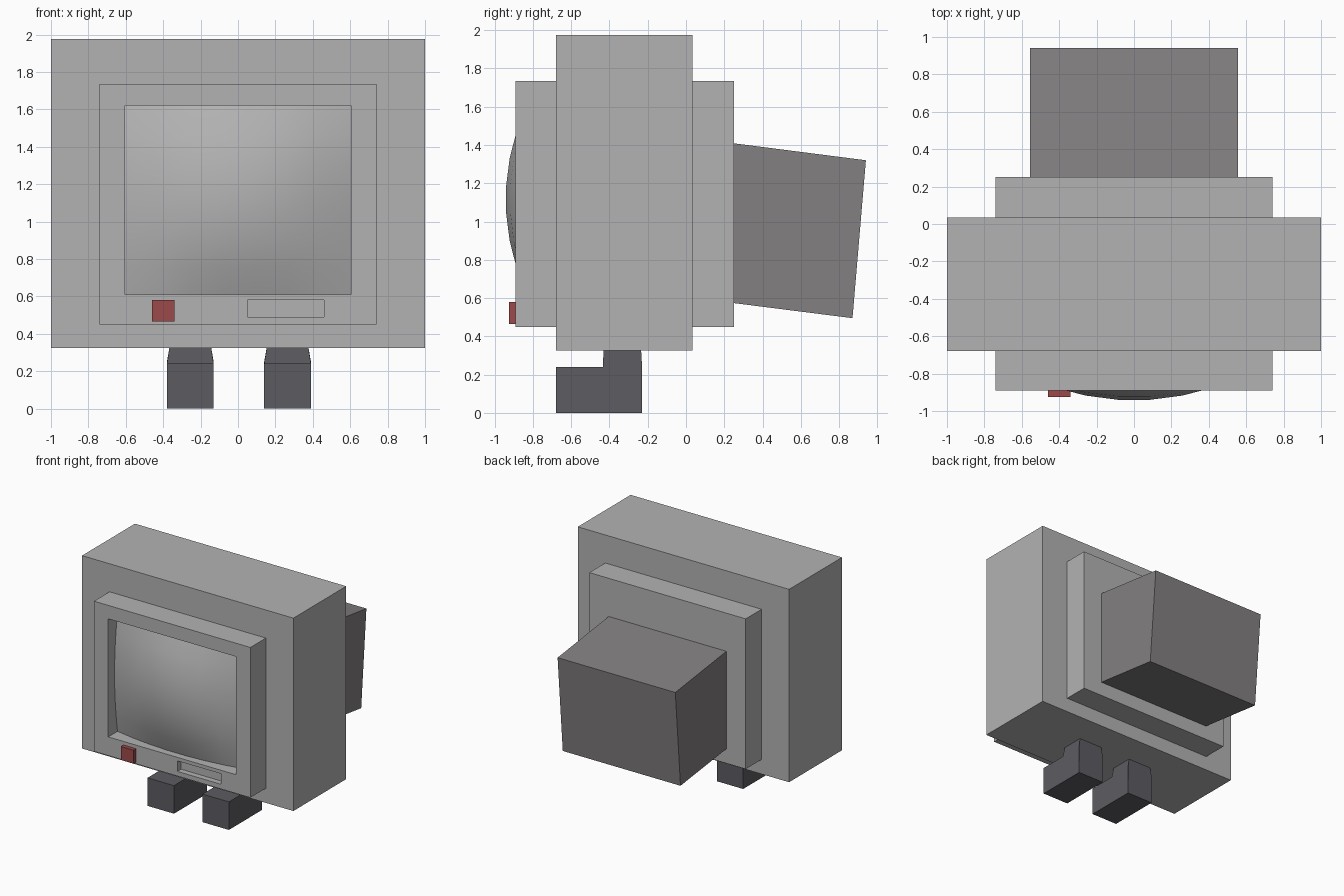
import bpy
import bmesh

if "Cube" in bpy.data.objects:
    bpy.data.objects.remove(bpy.data.objects["Cube"], do_unlink=True)


def material(name, rgb):
    mat = bpy.data.materials.new(name)
    mat.use_nodes = True
    mat.diffuse_color = (*rgb, 1)
    mat.node_tree.nodes["Principled BSDF"].inputs["Base Color"].default_value = (*rgb, 1)
    return mat


casing = material("light grey casing", (0.45, 0.45, 0.45))
tube_grey = material("warm dark grey", (0.225, 0.215, 0.218))
leg_grey = material("charcoal", (0.108, 0.105, 0.12))
red = material("muted red", (0.33, 0.068, 0.068))


def add_object(name, bm, mat):
    bmesh.ops.recalc_face_normals(bm, faces=bm.faces)
    mesh = bpy.data.meshes.new(name)
    bm.to_mesh(mesh)
    bm.free()
    obj = bpy.data.objects.new(name, mesh)
    bpy.context.collection.objects.link(obj)
    mesh.materials.append(mat)
    return obj


def box(name, xs, ys, zs, mat):
    """Box from its minimum and maximum on each axis."""
    bm = bmesh.new()
    bmesh.ops.create_cube(bm, size=1)
    for v in bm.verts:
        v.co = [lo + (c + 0.5) * (hi - lo) for c, (lo, hi) in zip(v.co, (xs, ys, zs))]
    return add_object(name, bm, mat)


def prism(name, profile, x0, x1, mat, pinch_above=9, pinch=1):
    """Side profile of (y, z) points extruded along x, optionally narrowed at the top."""
    bm = bmesh.new()
    face = bm.faces.new([bm.verts.new((x0, y, z)) for y, z in profile])
    side = bmesh.ops.extrude_face_region(bm, geom=[face])["geom"]
    bmesh.ops.translate(bm, verts=[g for g in side if isinstance(g, bmesh.types.BMVert)],
                        vec=(x1 - x0, 0, 0))
    mid = (x0 + x1) / 2
    for v in bm.verts:
        if v.co.z > pinch_above:
            v.co.x = mid + (v.co.x - mid) * pinch
    return add_object(name, bm, mat)


def cut(target, cutter):
    mod = target.modifiers.new("cut_" + cutter.name, "BOOLEAN")
    mod.operation = "DIFFERENCE"
    mod.solver = "EXACT"
    mod.object = cutter
    cutter.hide_render = True
    cutter.hide_viewport = True
    cutter.display_type = "WIRE"


# Cabinet with a raised front bezel and a matching back panel
box("cabinet", (-1, 1), (-0.68, 0.035), (0.325, 1.975), casing)
box("back_panel", (-0.74, 0.74), (0, 0.25), (0.45, 1.735), casing)
bezel = box("front_bezel", (-0.74, 0.74), (-0.89, -0.67), (0.45, 1.735), casing)
cut(bezel, box("screen_opening_cutter", (-0.605, 0.605), (-1, -0.7), (0.61, 1.62), casing))
cut(bezel, box("slot_cutter", (0.05, 0.46), (-1, -0.84), (0.49, 0.58), casing))

# Bulging screen
bm = bmesh.new()
bmesh.ops.create_grid(bm, x_segments=7, y_segments=7, size=1)
for v in bm.verts:
    u, w = v.co.x, v.co.y
    drop = 0.14 * u * u + 0.115 * w * w - 0.075 * u * u * w * w
    v.co = (0.605 * u, -0.945 + drop, 1.115 + 0.505 * w)
for f in bm.faces:
    f.smooth = True
screen = add_object("screen", bm, casing)
if screen.data.polygons[0].normal.y > 0:
    screen.data.flip_normals()

# Red button
box("power_button", (-0.46, -0.34), (-0.925, -0.88), (0.465, 0.58), red)

# Tilted picture tube housing at the back
prism("tube_housing", [(0.2, 0.58), (0.87, 0.495), (0.94, 1.32), (0.2, 1.415)],
      -0.557, 0.557, tube_grey)

# L-shaped legs with feet pointing forward
leg_profile = [(-0.68, 0), (-0.23, 0), (-0.23, 0.25), (-0.235, 0.335),
               (-0.43, 0.335), (-0.435, 0.24), (-0.68, 0.24)]
for name, x in (("right_leg", -0.255), ("left_leg", 0.265)):
    prism(name, leg_profile, x - 0.125, x + 0.125, leg_grey, 0.3, 0.88)
